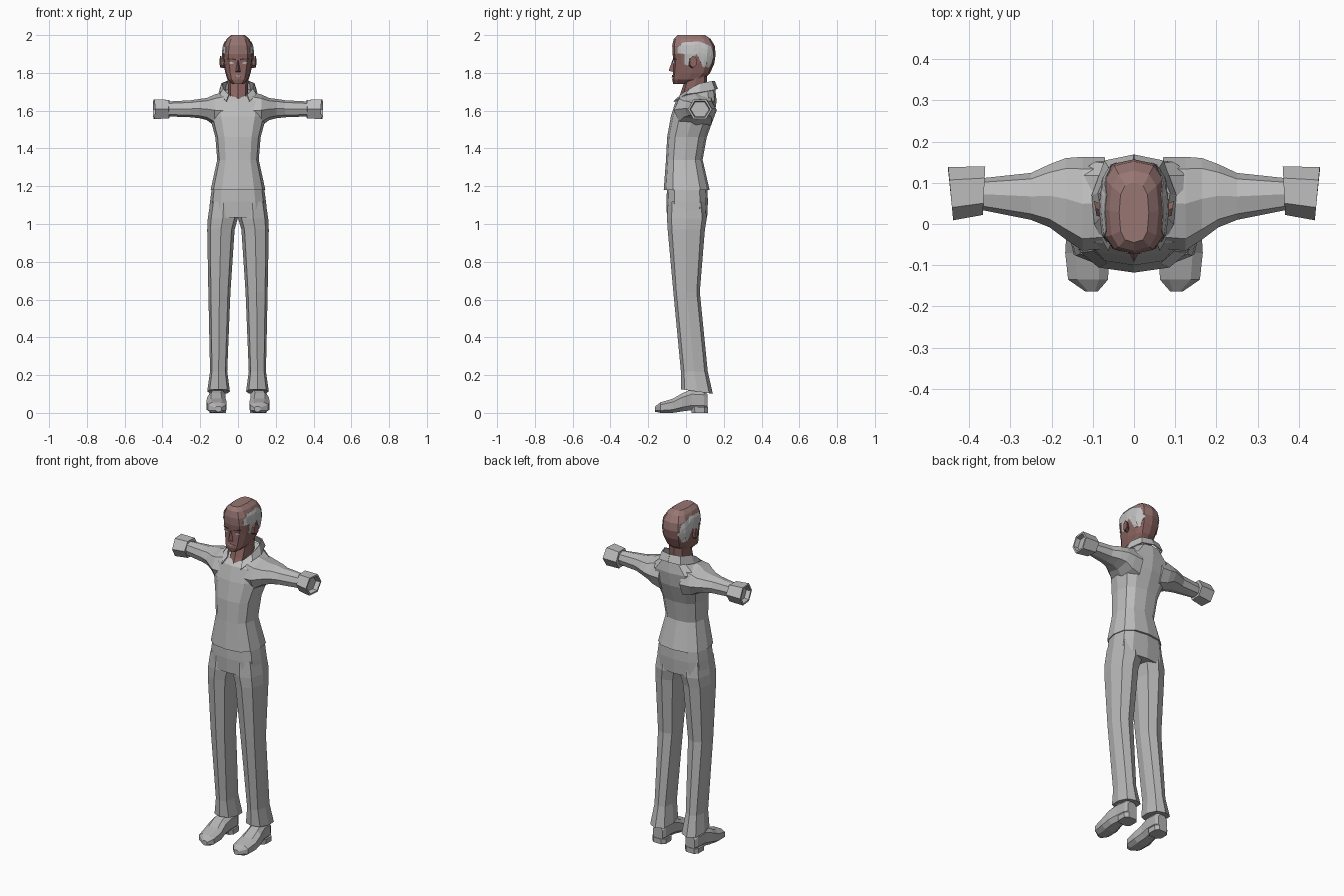
import bpy, bmesh, math
from mathutils import Vector
from mathutils.bvhtree import BVHTree

cube = bpy.data.objects.get("Cube")
if cube:
    bpy.data.objects.remove(cube, do_unlink=True)


def material(name, r, g, b):
    m = bpy.data.materials.new(name)
    m.use_nodes = True
    m.diffuse_color = (r, g, b, 1)
    m.node_tree.nodes["Principled BSDF"].inputs["Base Color"].default_value = (r, g, b, 1)
    return m


SHIRT = material("shirt grey", .51, .51, .51)
TROUSERS = material("trouser grey", .47, .47, .47)
SHOES = material("shoe grey", .45, .45, .45)
HAIR = material("hair grey", .53, .53, .53)
SCALP = material("scalp brown", .31, .18, .17)
SKIN = material("skin brown", .26, .13, .12)
LIPS = material("lip brown", .36, .25, .23)
BROW = material("brow dark", .1, .06, .055)


def finish(name, bm, mat, thickness=0):
    bmesh.ops.recalc_face_normals(bm, faces=bm.faces)
    mesh = bpy.data.meshes.new(name)
    bm.to_mesh(mesh)
    bm.free()
    mesh.materials.append(mat)
    ob = bpy.data.objects.new(name, mesh)
    bpy.context.collection.objects.link(ob)
    if thickness:
        mod = ob.modifiers.new("thickness", 'SOLIDIFY')
        mod.thickness = thickness
        mod.offset = 0
    return ob


def oval(n, k, rot=0):
    """Unit cross-section with n corners; smaller k is squarer."""
    pts = []
    for i in range(n):
        a = math.tau * (i + rot) / n
        pts.append([math.copysign(abs(round(t, 5)) ** k, t) for t in (math.cos(a), math.sin(a))])
    mu, mv = (max(abs(p[j]) for p in pts) for j in (0, 1))
    return [(u / mu, v / mv) for u, v in pts]


def loft(name, axis, rows, section, mat, side=1):
    """Skin rings (pos, a0, a1, b0, b1, tilt) stacked along an axis."""
    bm = bmesh.new()
    rings = []
    for pos, a0, a1, b0, b1, *tilt in rows:
        t = tilt[0] if tilt else 0
        ring = []
        for u, v in section:
            a, b = (a0 + a1 + u * (a1 - a0)) / 2, (b0 + b1 + v * (b1 - b0)) / 2
            if axis == 'z':
                co = (a, b, pos + t * v)
            elif axis == 'x':
                co = (pos + t * u, a, b)
            else:
                co = (a, pos, b)
            ring.append(bm.verts.new((co[0] * side, co[1], co[2])))
        rings.append(ring)
    n = len(section)
    for r, s in zip(rings, rings[1:]):
        for i in range(n):
            j = (i + 1) % n
            bm.faces.new((r[i], r[j], s[j], s[i]))
    bm.faces.new(rings[0])
    bm.faces.new(rings[-1])
    return finish(name, bm, mat)


def upright(name, rows, section, mat):
    """Centred loft from (z, half width, front, back, tilt)."""
    return loft(name, 'z', [(z, -w, w, *rest) for z, w, *rest in rows], section, mat)


# Shirt body and trouser seat
upright("shirt_body", [
    (1.18, .145, -.118, .125), (1.34, .11, -.106, .088), (1.46, .12, -.1, .11),
    (1.57, .15, -.08, .15), (1.65, .16, -.055, .162), (1.695, .085, -.03, .155, .02)],
    oval(12, .75), SHIRT)
upright("trouser_seat", [
    (1.2, .137, -.1, .112), (1.12, .148, -.104, .116), (1.035, .157, -.101, .112)],
    oval(12, .7), TROUSERS)

# Neck and head
upright("neck", [
    (1.64, .045, -.055, .1), (1.69, .052, -.03, .112), (1.78, .056, .0, .112)],
    oval(8, .8), SKIN)
head = upright("head", [
    (1.742, .03, -.068, .03), (1.765, .056, -.073, .095), (1.8, .067, -.069, .128),
    (1.85, .077, -.066, .15), (1.9, .082, -.071, .157), (1.945, .077, -.073, .152),
    (1.98, .06, -.065, .13), (2.0, .036, -.045, .1)],
    oval(12, .7), SKIN)
head.data.materials.append(SCALP)
for f in head.data.polygons:
    f.material_index = int(f.center.z > 1.92)
surface = BVHTree.FromPolygons([v.co for v in head.data.vertices],
                               [p.vertices[:] for p in head.data.polygons])


def decal(name, outline, axis, side, mat, lift=.003, cuts=3):
    """Thin patch laid on the head from the side (y, z) or front (x, z)."""
    bm = bmesh.new()
    if axis == 'x':
        pts, ray = [(side * .3, y, z) for y, z in outline], Vector((-side, 0, 0))
    else:
        pts, ray = [(side * x, -.3, z) for x, z in outline], Vector((0, 1, 0))
    bm.faces.new([bm.verts.new(p) for p in pts])
    bmesh.ops.triangulate(bm, faces=bm.faces[:])
    bmesh.ops.subdivide_edges(bm, edges=bm.edges[:], cuts=cuts, use_grid_fill=True)
    for v in bm.verts:
        hit, normal, _, _ = surface.ray_cast(v.co, ray)
        if hit is None:
            hit, normal, _, _ = surface.find_nearest(v.co + ray * .25)
        if normal.dot(ray) > 0:
            normal = -normal
        v.co = hit + normal * lift
    return finish(name, bm, mat, .002)


# Nose: a wedge below the brow
bm = bmesh.new()
nose = [bm.verts.new(p) for p in ((0, -.07, 1.872), (.015, -.062, 1.803),
                                  (-.015, -.062, 1.803), (0, -.092, 1.812))]
for tri in ((0, 1, 3), (0, 3, 2), (1, 2, 3), (0, 2, 1)):
    bm.faces.new([nose[i] for i in tri])
finish("nose", bm, SKIN)
decal("mouth", [(-.026, 1.782), (0, 1.776), (.026, 1.782), (0, 1.789)], 'y', 1, LIPS)

hair_outline = [(-.042, 1.935), (-.015, 1.96), (.07, 1.965), (.13, 1.94), (.146, 1.885),
                (.12, 1.83), (.088, 1.833), (.072, 1.87), (.055, 1.9), (.02, 1.89),
                (.01, 1.84), (-.008, 1.845), (-.008, 1.9), (-.042, 1.905)]
arm_section, cuff_section = oval(8, .85), oval(6, .95)
leg_section, shoe_section = oval(8, .75), oval(8, .7, .5)

for side, label in ((1, "left"), (-1, "right")):
    # Face and hair details
    decal(label + "_hair", hair_outline, 'x', side, HAIR)
    decal(label + "_eye", [(.02, 1.852), (.035, 1.846), (.05, 1.853), (.035, 1.86)],
          'y', side, HAIR)
    decal(label + "_eyebrow", [(.014, 1.868), (.055, 1.872), (.05, 1.878), (.014, 1.874)],
          'y', side, BROW)
    loft(label + "_ear", 'x', [(.07, .015, .045, 1.825, 1.88), (.094, .02, .056, 1.828, 1.89, .003)],
         oval(6, .9, .5), SKIN, side)

    # Sleeve and hollow cuff
    loft(label + "_sleeve", 'x', [
        (.07, -.06, .162, 1.5, 1.7), (.125, -.065, .163, 1.52, 1.685),
        (.165, -.038, .16, 1.55, 1.667), (.205, -.008, .145, 1.56, 1.662),
        (.25, .01, .124, 1.565, 1.655), (.38, .036, .11, 1.57, 1.648)],
        arm_section, SHIRT, side)
    loft(label + "_cuff", 'x', [
        (.366, .035, .112, 1.57, 1.65), (.364, .022, .14, 1.56, 1.657, -.003),
        (.445, .009, .138, 1.555, 1.66, .006), (.445, .02, .127, 1.565, 1.65, .006),
        (.42, .025, .122, 1.57, 1.645, .006)],
        cuff_section, SHIRT, side)

    # Trouser leg, flared at the hem
    loft(label + "_trouser_leg", 'z', [
        (1.12, .005, .146, -.095, .1), (1.03, .001, .16, -.101, .11),
        (.97, .018, .163, -.097, .1), (.64, .04, .157, -.067, .073),
        (.22, .057, .148, -.027, .115), (.113, .043, .163, -.026, .142, -.012)],
        leg_section, TROUSERS, side)

    # Shoe with separate heel
    loft(label + "_shoe", 'y', [
        (-.164, .088, .118, .006, .034), (-.135, .063, .16, 0, .056),
        (-.07, .06, .167, 0, .075), (-.02, .068, .164, .008, .104),
        (.03, .066, .152, .014, .125), (.095, .066, .146, .014, .12),
        (.113, .076, .136, .016, .1)],
        shoe_section, SHOES, side)
    loft(label + "_heel", 'z', [(0, .064, .15, .03, .116), (.03, .063, .152, .026, .116)],
         oval(8, .6, .5), SHOES, side)

    # Half of the open collar
    bm = bmesh.new()
    columns = [((0, .15, 1.756), (0, .166, 1.715)), ((.06, .136, 1.755), (.07, .152, 1.71)),
               ((.085, .075, 1.745), (.1, .07, 1.695)), ((.076, .02, 1.715), (.095, 0, 1.685)),
               ((.048, -.028, 1.682), (.062, -.064, 1.648))]
    verts = [[bm.verts.new((x * side, y, z)) for x, y, z in c] for c in columns]
    for p, q in zip(verts, verts[1:]):
        bm.faces.new((p[0], p[1], q[1], q[0]))
    finish(label + "_collar", bm, SHIRT, .006)
